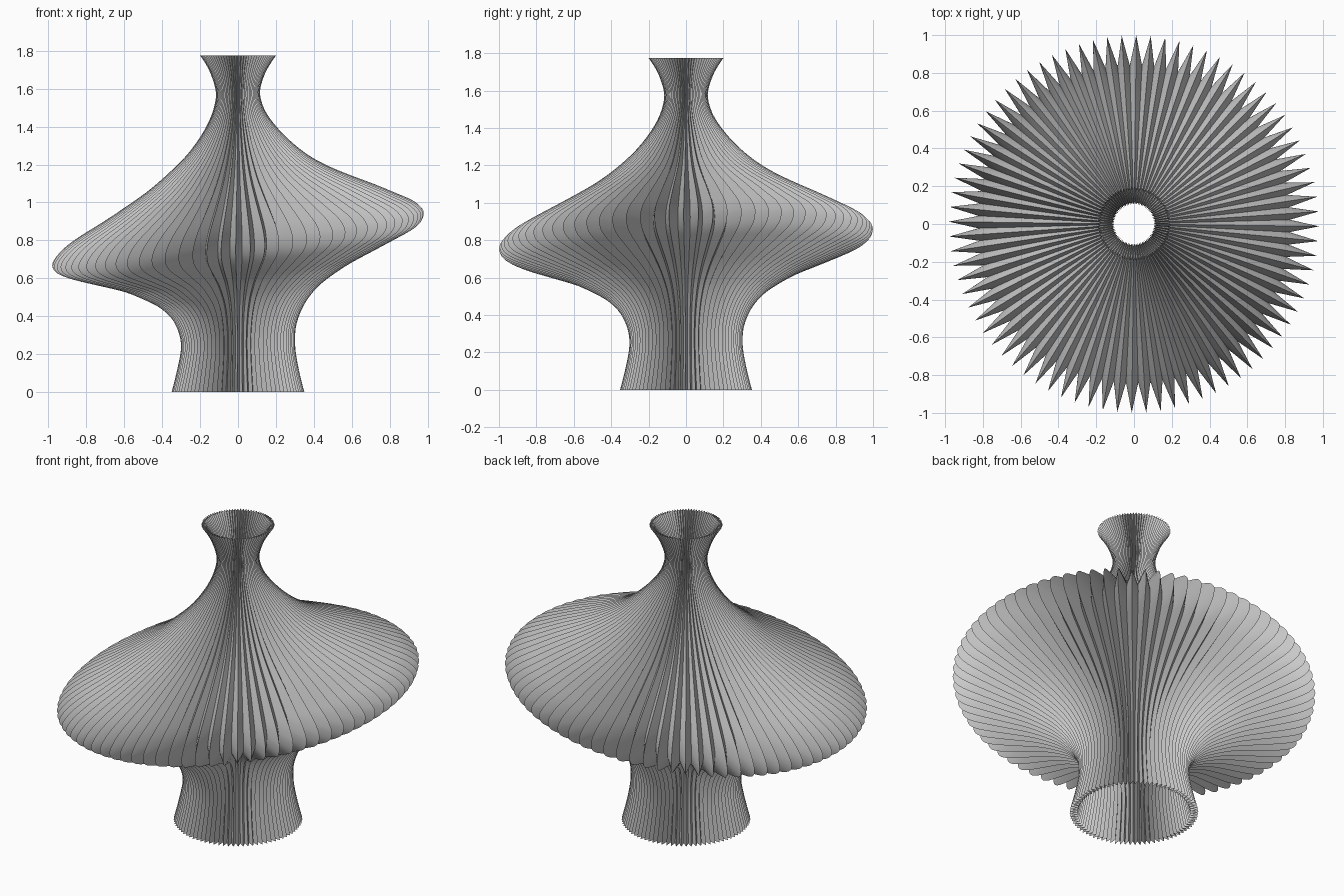
import bpy
import bmesh
import math

if "Cube" in bpy.data.objects:
    bpy.data.objects.remove(bpy.data.objects["Cube"])

PLEATS = 80        # outward folds around the body
STEPS = 3          # smooth rows per profile span
PHASE = math.radians(-0.7)

# Profile rows: fold radius, height on the +x side, height on the -x side
PROFILE = [
    (.35, 0, 0), (.325, .10, .10), (.306, .20, .19), (.301, .27, .235),
    (.305, .34, .285), (.325, .41, .345), (.36, .48, .40), (.42, .555, .45),
    (.50, .62, .49), (.60, .685, .53), (.72, .75, .56), (.84, .815, .588),
    (.92, .86, .612), (.965, .90, .637), (.98, .945, .668), (.965, .975, .705),
    (.92, 1.01, .755), (.84, 1.045, .815), (.72, 1.095, .89), (.60, 1.14, .97),
    (.48, 1.19, 1.055), (.37, 1.25, 1.15), (.27, 1.33, 1.25), (.19, 1.415, 1.36),
    (.14, 1.49, 1.46), (.117, 1.565, 1.55), (.122, 1.62, 1.61),
    (.145, 1.685, 1.68), (.17, 1.73, 1.73), (.2, 1.775, 1.775),
]


def catmull(a, b, c, d, t):
    return 0.5 * (2 * b + (c - a) * t + (2 * a - 5 * b + 4 * c - d) * t * t
                  + (3 * b - a - 3 * c + d) * t ** 3)


def smooth_rows(points):
    """Fill in rows between the profile points along a smooth curve."""
    ends = [tuple(2 * p - q for p, q in zip(points[0], points[1]))]
    tail = [tuple(2 * p - q for p, q in zip(points[-1], points[-2]))]
    pts = ends + points + tail
    rows = []
    for i in range(1, len(pts) - 2):
        for s in range(STEPS):
            rows.append(tuple(catmull(*vals, s / STEPS)
                              for vals in zip(*pts[i - 1:i + 3])))
    rows.append(points[-1])
    return rows


def pleated_body():
    bm = bmesh.new()
    rings = []
    count = PLEATS * 2
    for r, z_right, z_left in smooth_rows(PROFILE):
        mean, tilt = (z_right + z_left) / 2, (z_right - z_left) / 2
        valley = 0.90 - 0.06 * min(r, 1)
        ring = []
        for i in range(count):
            a = PHASE + math.tau * i / count
            k = valley if i % 2 else 1.0
            # each ring is a star lying in a tilted plane
            z = mean + tilt * k * (math.cos(a) + 0.38 * math.sin(a))
            ring.append(bm.verts.new((r * k * math.cos(a),
                                      r * k * math.sin(a) * (1 + 0.02 * r), z)))
        rings.append(ring)
    for low, high in zip(rings, rings[1:]):
        for i in range(count):
            j = (i + 1) % count
            bm.faces.new((low[i], low[j], high[j], high[i])).smooth = True
        # keep every fold crisp
        for a, b in zip(low, high):
            bm.edges.get((a, b)).smooth = False
    mesh = bpy.data.meshes.new("pleated_body")
    bm.to_mesh(mesh)
    bm.free()
    obj = bpy.data.objects.new("pleated_body", mesh)
    bpy.context.collection.objects.link(obj)
    return obj


# Single open pleated shell
body = pleated_body()
grey = bpy.data.materials.new("light grey")
grey.diffuse_color = (0.58, 0.58, 0.58, 1)
grey.use_nodes = True
grey.node_tree.nodes["Principled BSDF"].inputs["Base Color"].default_value = grey.diffuse_color
body.data.materials.append(grey)
